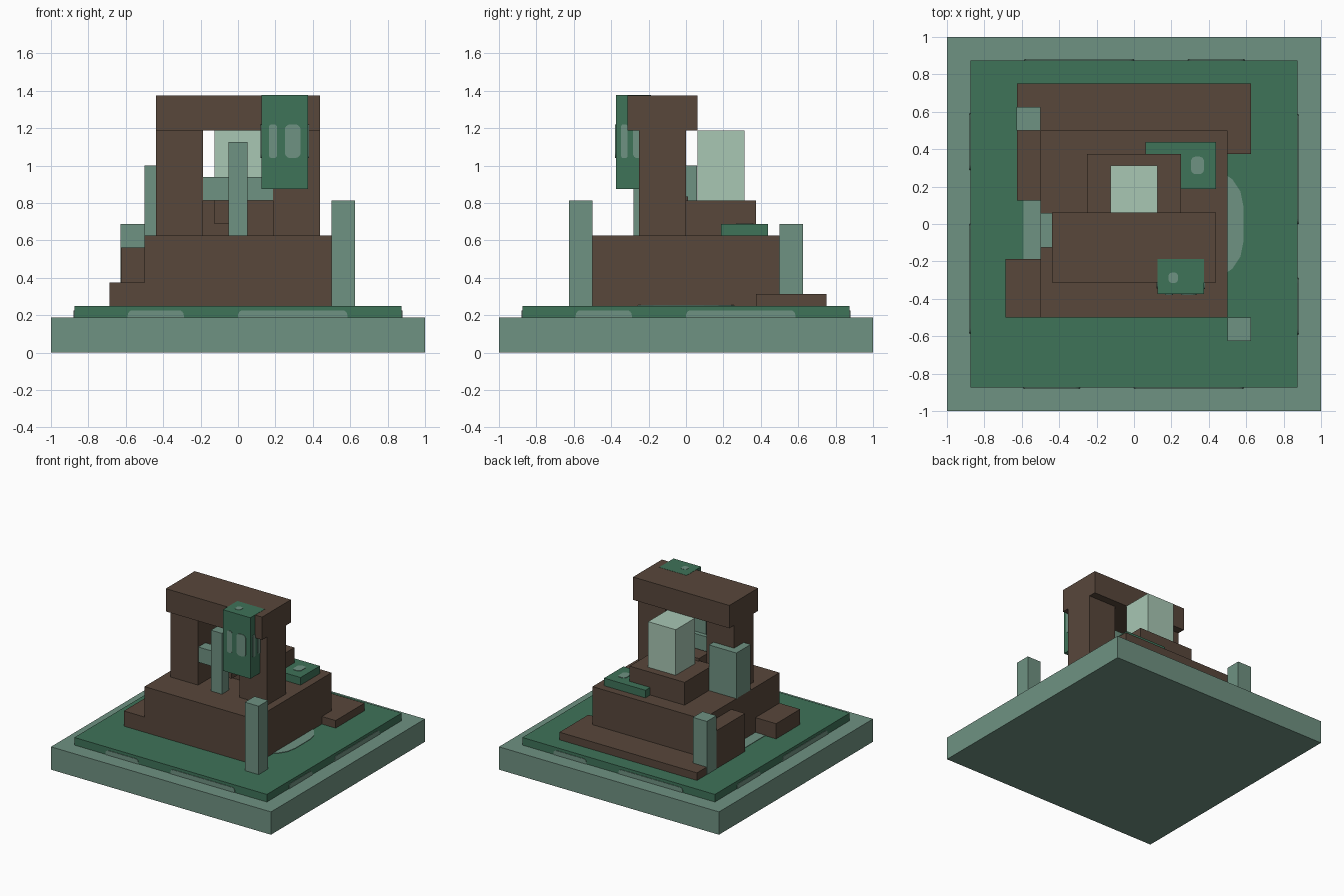
import bpy, bmesh, math
from mathutils import Matrix

if "Cube" in bpy.data.objects:
    bpy.data.objects.remove(bpy.data.objects["Cube"])


def material(name, hex_colour):
    def lin(c):
        c /= 255
        return c / 12.92 if c <= 0.04045 else ((c + 0.055) / 1.055) ** 2.4
    m = bpy.data.materials.new(name)
    m.diffuse_color = [lin(int(hex_colour[i:i + 2], 16)) for i in (0, 2, 4)] + [1]
    m.use_nodes = True
    m.node_tree.nodes["Principled BSDF"].inputs["Base Color"].default_value = m.diffuse_color
    return m


SAGE = material("sage stone", "6F9282")
MOSS = material("moss green", "3F7359")
BROWN = material("brown stone", "58473B")
PALE = material("pale crystal", "A8C7B4")


def finish(name, bm, mat):
    me = bpy.data.meshes.new(name)
    bmesh.ops.recalc_face_normals(bm, faces=bm.faces)
    bm.to_mesh(me)
    bm.free()
    me.materials.append(mat)
    ob = bpy.data.objects.new(name, me)
    bpy.context.collection.objects.link(ob)
    return ob


def box(name, mat, x, y, z):
    """Box from its (min, max) range on each axis."""
    bm = bmesh.new()
    size = Matrix.Diagonal((x[1] - x[0], y[1] - y[0], z[1] - z[0], 1))
    mid = Matrix.Translation([(a + b) / 2 for a, b in (x, y, z)])
    bmesh.ops.create_cube(bm, size=1, matrix=mid @ size)
    return finish(name, bm, mat)


def patch(name, u, v, frame, mat=SAGE, lift=0.004):
    """Thin rounded plate spanning u and v on the plane given by frame."""
    hu, hv = (u[1] - u[0]) / 2, (v[1] - v[0]) / 2
    r = min(hu, hv) * 0.7
    bm = bmesh.new()
    pts = []
    for q, (sx, sy) in enumerate(((1, 1), (-1, 1), (-1, -1), (1, -1))):
        for k in range(5):
            a = math.radians(90 * q + 22.5 * k)
            pts.append((sum(u) / 2 + sx * (hu - r) + r * math.cos(a),
                        sum(v) / 2 + sy * (hv - r) + r * math.sin(a)))
    face = bm.faces.new([bm.verts.new((a, b, 0)) for a, b in pts])
    ext = bmesh.ops.extrude_face_region(bm, geom=[face])
    for e in ext["geom"]:
        if isinstance(e, bmesh.types.BMVert):
            e.co.z = lift
    bm.transform(frame)
    return finish(name, bm, mat)


def flat(z):
    return Matrix.Translation((0, 0, z))


def side(turn, dist):
    """Upright plane facing -y at the given distance, turned about z."""
    return (Matrix.Rotation(turn, 4, 'Z') @ Matrix.Translation((0, -dist, 0))
            @ Matrix.Rotation(math.pi / 2, 4, 'X'))


# Ground: stone base and moss sheet
box("base", SAGE, (-1, 1), (-1, 1), (0, 0.1875))
box("moss_sheet", MOSS, (-0.875, 0.875), (-0.875, 0.875), (0.18, 0.25))
for u in ((-0.59, -0.29), (0, 0.585)):
    patch("moss_top_patch", u, (-0.3, 0.3), flat(0.25))
    for i in range(4):
        patch("moss_side_patch", u, (0.15, 0.226), side(i * math.pi / 2, 0.875))

# Stepped stone platform
box("platform", BROWN, (-0.5, 0.5), (-0.5, 0.5), (0.24, 0.625))
box("back_slab", BROWN, (-0.625, 0.625), (0.375, 0.75), (0.24, 0.3125))
box("left_step", BROWN, (-0.6875, -0.49), (-0.5, -0.1875), (0.24, 0.375))
box("left_block", BROWN, (-0.625, -0.49), (0.125, 0.5), (0.24, 0.5625))
box("pedestal", BROWN, (-0.25, 0.25), (0, 0.375), (0.62, 0.8125))
box("pedestal_stub", BROWN, (-0.125, 0.03), (-0.125, 0.01), (0.6875, 0.835))

# Arch: two legs and a lintel
for s in (-1, 1):
    box("arch_leg", BROWN, sorted((s * 0.1875, s * 0.4375)), (-0.25, 0), (0.62, 1.19))
box("arch_lintel", BROWN, (-0.4375, 0.4375), (-0.3125, 0.0625), (1.1875, 1.375))

# Standing posts and crossbar
box("front_right_pillar", SAGE, (0.5, 0.625), (-0.625, -0.5), (0.25, 0.8125))
box("back_left_pillar", SAGE, (-0.627, -0.5), (0.5, 0.625), (0.25, 0.6875))
box("arch_pillar", SAGE, (-0.5, -0.25), (-0.125, 0.06), (0.62, 1.0))
box("centre_post", SAGE, (-0.05, 0.05), (-0.28, -0.19), (0.62, 1.125))
box("crossbar", SAGE, (-0.19, 0.19), (-0.248, -0.155), (0.8125, 0.9375))

# Crystal on the pedestal
box("crystal", PALE, (-0.125, 0.125), (0.0625, 0.3125), (0.81, 1.1875))

# Hanging moss block with patches
box("hanging_moss", MOSS, (0.125, 0.375), (-0.375, -0.1875), (0.875, 1.3765))
for u in ((0.165, 0.209), (0.25, 0.335)):
    patch("hanging_front_patch", u, (1.04, 1.22), side(0, 0.375))
for u in ((-0.347, -0.313), (-0.283, -0.22)):
    patch("hanging_right_patch", u, (1.04, 1.22), side(math.pi / 2, 0.375))
for u in ((0.219, 0.25), (0.281, 0.344)):
    patch("hanging_left_patch", u, (1.04, 1.22), side(-math.pi / 2, -0.125))
patch("hanging_top_patch", (0.185, 0.235), (-0.315, -0.26), flat(1.3765), lift=0.002)

# Moss slab behind the pedestal
box("moss_slab", MOSS, (0.0625, 0.4375), (0.1875, 0.4375), (0.62, 0.6875))
patch("moss_slab_patch", (0.305, 0.374), (0.267, 0.36), flat(0.6875))
